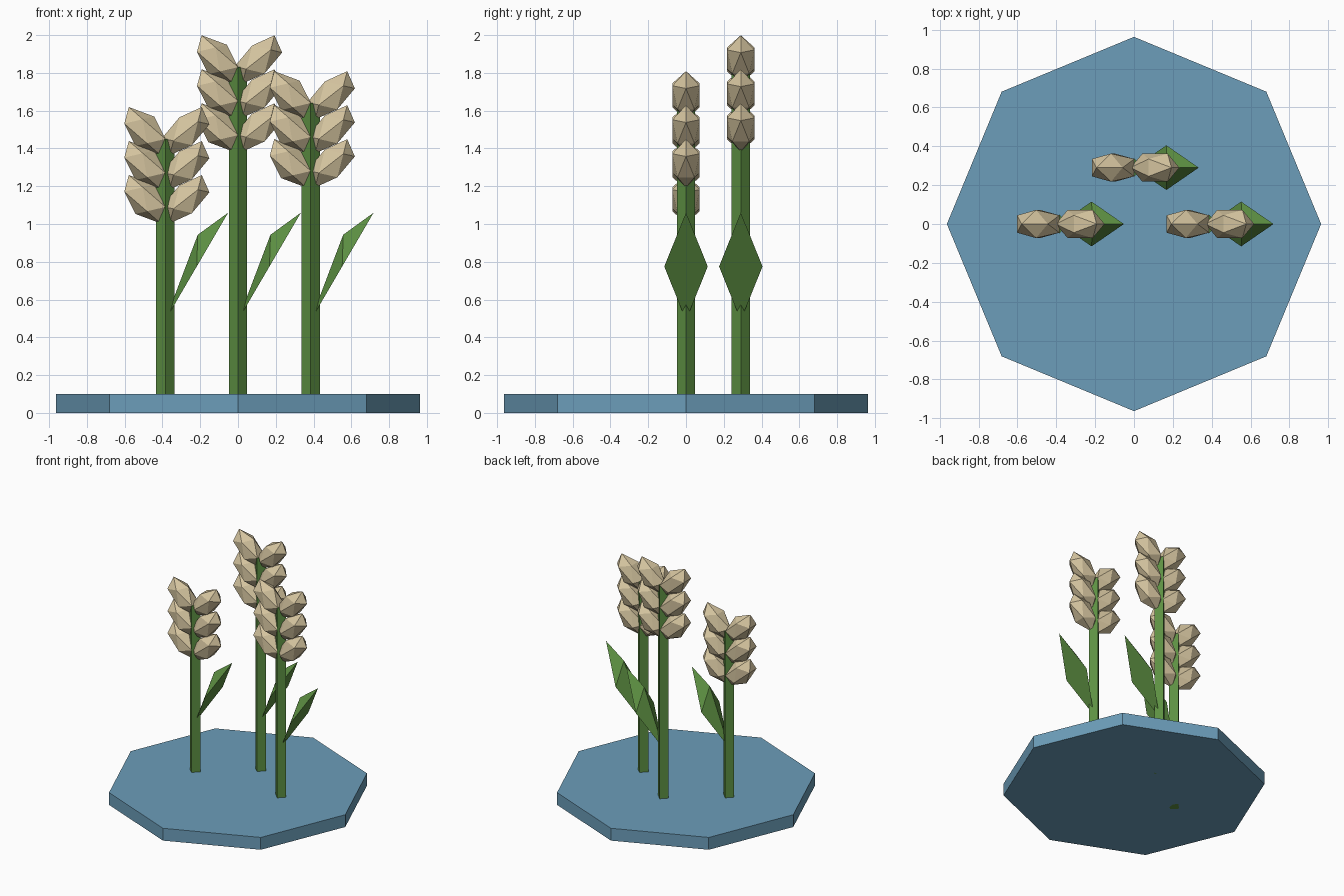
import bpy
import bmesh
from mathutils import Matrix, Vector

if "Cube" in bpy.data.objects:
    bpy.data.objects.remove(bpy.data.objects["Cube"], do_unlink=True)


def material(name, rgb):
    mat = bpy.data.materials.new(name)
    mat.use_nodes = True
    color = (*rgb, 1.0)
    mat.diffuse_color = color
    mat.node_tree.nodes["Principled BSDF"].inputs["Base Color"].default_value = color
    return mat


blue = material("water_blue", (0.15, 0.34, 0.49))
green = material("stalk_green", (0.11, 0.28, 0.055))
tan = material("grain_tan", (0.67, 0.56, 0.35))


def add_object(name, bm, mat, location=(0, 0, 0)):
    bmesh.ops.recalc_face_normals(bm, faces=bm.faces)
    mesh = bpy.data.meshes.new(name)
    bm.to_mesh(mesh)
    bm.free()
    mesh.materials.append(mat)
    obj = bpy.data.objects.new(name, mesh)
    obj.location = location
    bpy.context.collection.objects.link(obj)
    return obj


def prism(name, sides, radius, height, mat, location=(0, 0, 0)):
    bm = bmesh.new()
    bmesh.ops.create_cone(bm, cap_ends=True, segments=sides, radius1=radius,
                          radius2=radius, depth=height,
                          matrix=Matrix.Translation((0, 0, height / 2)))
    return add_object(name, bm, mat, location)


def leaf(name, location):
    # Flat diamond underside with one raised peak
    bm = bmesh.new()
    base, tip = Vector((0, 0, 0.49)), Vector((0.333, 0, 1.06))
    middle = (base + tip) / 2
    side = Vector((0, 0.115, 0))
    rim = [bm.verts.new(p) for p in (base, middle - side, tip, middle + side)]
    peak = bm.verts.new((0.172, 0, 0.943))
    bm.faces.new(rim)
    for i in range(4):
        bm.faces.new((rim[i], rim[(i + 1) % 4], peak))
    return add_object(name, bm, green, location)


def grain_head(name, top, location):
    # Three leaning faceted grains stacked on each side of the stem
    bm = bmesh.new()
    for side in (-1, 1):
        for row in range(3):
            shape = Matrix(((0.098, 0, side * 0.085, side * 0.108),
                            (0, 0.085, 0, 0),
                            (-side * 0.023, 0, 0.128, top + 0.041 - row * 0.18),
                            (0, 0, 0, 1)))
            bmesh.ops.create_icosphere(bm, subdivisions=1, radius=1, matrix=shape)
    return add_object(name, bm, tan, location)


# Octagonal ground plate
prism("base_plate", 8, 0.963, 0.1, blue)

# Three stalks of different heights
for label, x, y, top in (("right", -0.385, 0, 1.45),
                         ("back", 0, 0.29, 1.83),
                         ("left", 0.385, 0, 1.64)):
    prism(label + "_stem", 4, 0.048, top, green, (x, y, 0))
    leaf(label + "_leaf", (x, y, 0))
    grain_head(label + "_grain_head", top, (x, y, 0))
